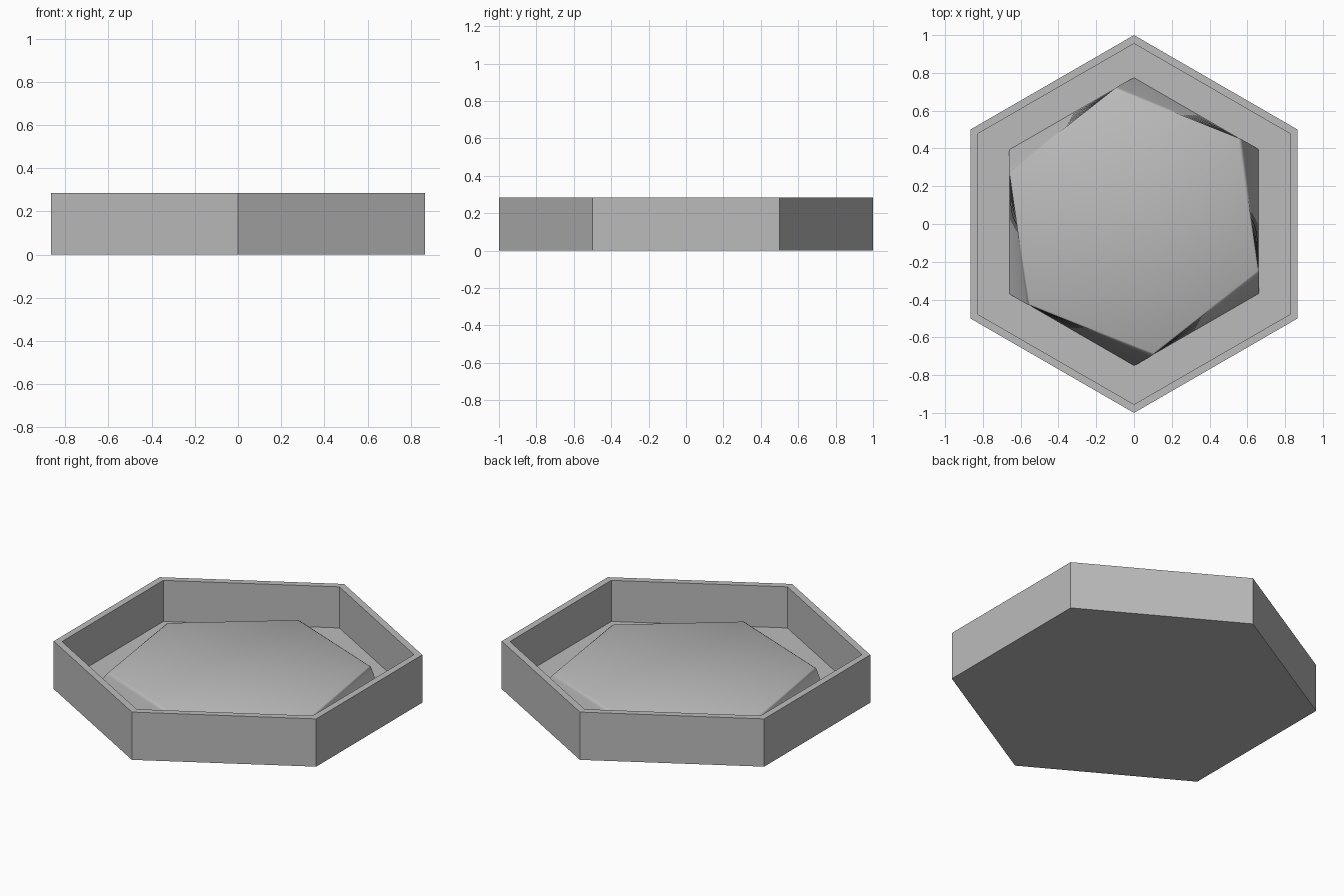
import bpy, bmesh, math

cube = bpy.data.objects.get("Cube")
if cube:
    bpy.data.objects.remove(cube, do_unlink=True)

HEIGHT, FLOOR = 0.285, 0.04

grey = bpy.data.materials.new("plain_grey")
grey.use_nodes = True
color = (0.5, 0.5, 0.5, 1)
grey.diffuse_color = color
grey.node_tree.nodes["Principled BSDF"].inputs["Base Color"].default_value = color


def loft(name, rings, location=(0, 0, 0)):
    """Stack hexagons given as (radius, z, turn in degrees) and cap both ends."""
    bm = bmesh.new()
    loops = []
    for radius, z, turn in rings:
        angles = [math.radians(90 + 60 * i + turn) for i in range(6)]
        loops.append([bm.verts.new((radius * math.cos(a), radius * math.sin(a), z))
                      for a in angles])
    for low, high in zip(loops, loops[1:]):
        for i in range(6):
            j = (i + 1) % 6
            bm.faces.new((low[i], low[j], high[j], high[i]))
    bm.faces.new(loops[0][::-1])
    bm.faces.new(loops[-1])
    bmesh.ops.recalc_face_normals(bm, faces=bm.faces)
    mesh = bpy.data.meshes.new(name)
    bm.to_mesh(mesh)
    bm.free()
    mesh.materials.append(grey)
    obj = bpy.data.objects.new(name, mesh)
    obj.location = location
    bpy.context.collection.objects.link(obj)
    return obj


# Hexagonal tray: outer wall, flat rim, inner wall and floor
loft("tray", [(1, 0, 0), (1, HEIGHT, 0), (0.955, HEIGHT, 0), (0.955, FLOOR, 0)])

# Raised block on the floor, tapering and twisting as it rises
STEPS, TWIST, RISE = 8, 8.2, 0.11
rings = [(0.762 - 0.05 * k / STEPS, RISE * k / STEPS, TWIST * k / STEPS)
         for k in range(STEPS + 1)]
rings.append((0.702, RISE + 0.005, TWIST))  # softened top edge
block = loft("twisted_block", rings, (0, 0.0125, FLOOR))

bpy.ops.object.select_all(action="DESELECT")
block.select_set(True)
bpy.context.view_layer.objects.active = block
bpy.ops.object.shade_smooth_by_angle(angle=math.radians(45))
